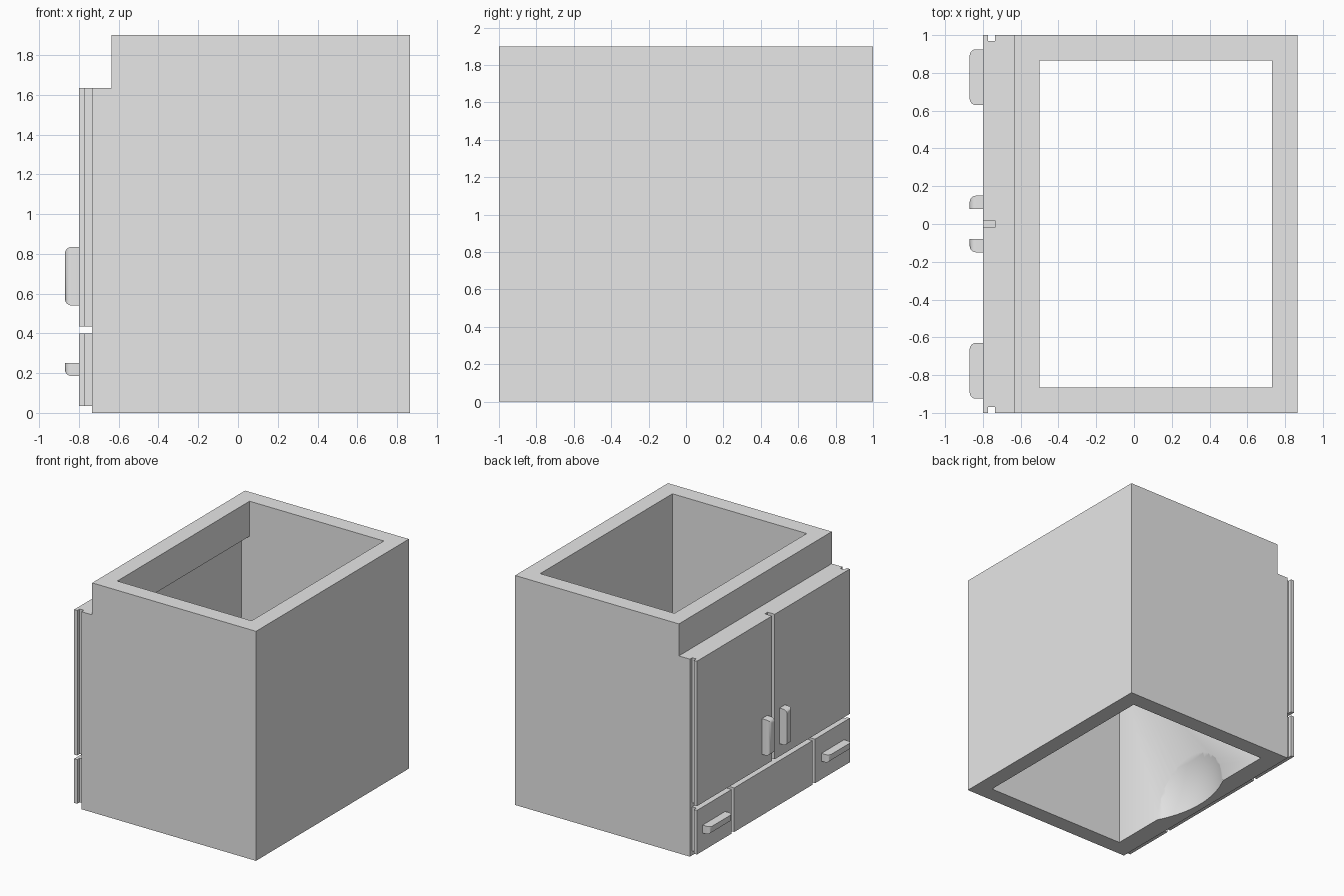
import bpy, bmesh
from mathutils import Vector

cube = bpy.data.objects.get("Cube")
if cube:
    bpy.data.objects.remove(cube)

grey = bpy.data.materials.new("plain grey")
grey.use_nodes = True
COLOUR = (0.8, 0.8, 0.8, 1)
grey.diffuse_color = COLOUR
grey.node_tree.nodes["Principled BSDF"].inputs["Base Color"].default_value = COLOUR


def add_object(name, bm):
    bmesh.ops.recalc_face_normals(bm, faces=bm.faces)
    mesh = bpy.data.meshes.new(name)
    bm.to_mesh(mesh)
    bm.free()
    mesh.materials.append(grey)
    obj = bpy.data.objects.new(name, mesh)
    bpy.context.collection.objects.link(obj)
    return obj


def prism(name, outline, direction):
    """Extrude a closed outline along a direction."""
    bm = bmesh.new()
    face = bm.faces.new([bm.verts.new(p) for p in outline])
    result = bmesh.ops.extrude_face_region(bm, geom=[face], use_keep_orig=True)
    verts = [v for v in result["geom"] if isinstance(v, bmesh.types.BMVert)]
    bmesh.ops.translate(bm, verts=verts, vec=direction)
    return add_object(name, bm)


def side_prism(name, profile, half):
    return prism(name, [(x, -half, z) for x, z in profile], (0, 2 * half, 0))


def cut(target, cutter):
    cutter.hide_render = True
    mod = target.modifiers.new("cut", "BOOLEAN")
    mod.operation = "DIFFERENCE"
    mod.solver = "EXACT"
    mod.object = cutter
    bpy.context.view_layer.update()
    graph = bpy.context.evaluated_depsgraph_get()
    mesh = bpy.data.meshes.new_from_object(target.evaluated_get(graph))
    target.modifiers.clear()
    target.data = mesh
    bpy.data.objects.remove(cutter)


def smooth(obj):
    bpy.ops.object.select_all(action="DESELECT")
    obj.select_set(True)
    bpy.context.view_layer.objects.active = obj
    bpy.ops.object.shade_smooth_by_angle(angle=0.6)


# Cabinet shell: stepped outside, open at top and bottom
FACE, BACK, SHELF, TOP = -0.735, 0.865, 1.635, 1.9
shell = side_prism("cabinet_shell", [
    (FACE, 0), (BACK, 0), (BACK, TOP), (-0.635, TOP), (-0.635, SHELF), (FACE, SHELF)], 1)
cut(shell, side_prism("inside_cutter", [
    (-0.575, -0.1), (0.73, -0.1), (0.73, 2), (-0.5, 2), (-0.5, 1.61), (-0.575, 1.61)], 0.865))

# Shallow round hollow in the inner wall at the bottom
RIM, DEPTH = 0.4, 0.1
radius = (RIM ** 2 + DEPTH ** 2) / (2 * DEPTH)
bm = bmesh.new()
bmesh.ops.create_uvsphere(bm, u_segments=128, v_segments=64, radius=radius)
bmesh.ops.translate(bm, verts=bm.verts, vec=(-0.575 - DEPTH + radius, 0, 0))
# keep only the cap that bites into the wall
bmesh.ops.bisect_plane(bm, geom=bm.verts[:] + bm.edges[:] + bm.faces[:],
                       plane_co=(-0.56, 0, 0), plane_no=(1, 0, 0), clear_outer=True)
bmesh.ops.holes_fill(bm, edges=[e for e in bm.edges if e.is_boundary])
cut(shell, add_object("hollow_cutter", bm))
smooth(shell)

# Door and drawer fronts, with a finger slot behind each outer edge
OUT, LIP, SLOT = -0.8, -0.772, 0.968


def front_panel(name, side, inner, low, high):
    plan = [(FACE, inner), (OUT, inner), (OUT, 1), (LIP, 1), (LIP, SLOT), (FACE, SLOT)]
    prism(name, [(x, side * y, low) for x, y in plan], (0, 0, high - low))


def handle(name, low, high, rounded):
    """Box handle whose outer edges are rounded where the rule allows."""
    low, high = Vector(low), Vector(high)
    bm = bmesh.new()
    bmesh.ops.create_cube(bm, size=1)
    for v in bm.verts:
        v.co = [(a + b) / 2 + c * (b - a) for a, b, c in zip(low, high, v.co)]
    middle = (low + high) / 2
    edges = []
    for e in bm.edges:
        offset = (e.verts[0].co + e.verts[1].co) / 2 - middle
        outer = all(v.co.x < middle.x for v in e.verts)
        if outer and rounded(offset):
            edges.append(e)
    bmesh.ops.bevel(bm, geom=edges, offset=0.033, segments=6, profile=0.5,
                    affect="EDGES", clamp_overlap=True)
    smooth(add_object(name, bm))


for side, label in ((1, "back"), (-1, "front")):
    front_panel(label + "_door", side, 0.018, 0.435, SHELF)
    front_panel(label + "_drawer", side, 0.545, 0.035, 0.4)
    ys = sorted((side * 0.08, side * 0.15))
    handle(label + "_door_handle", (-0.87, ys[0], 0.54), (OUT, ys[1], 0.835),
           lambda o: abs(o.z) > 0.01 or o.y * side > 0.01)
    ys = sorted((side * 0.63, side * 0.925))
    handle(label + "_drawer_handle", (-0.87, ys[0], 0.185), (OUT, ys[1], 0.25),
           lambda o: abs(o.y) > 0.01 or o.z < -0.01)

# Middle drawer front without a handle
prism("middle_panel", [(FACE, -0.512, 0.035), (OUT, -0.512, 0.035),
                       (OUT, 0.512, 0.035), (FACE, 0.512, 0.035)], (0, 0, 0.365))
